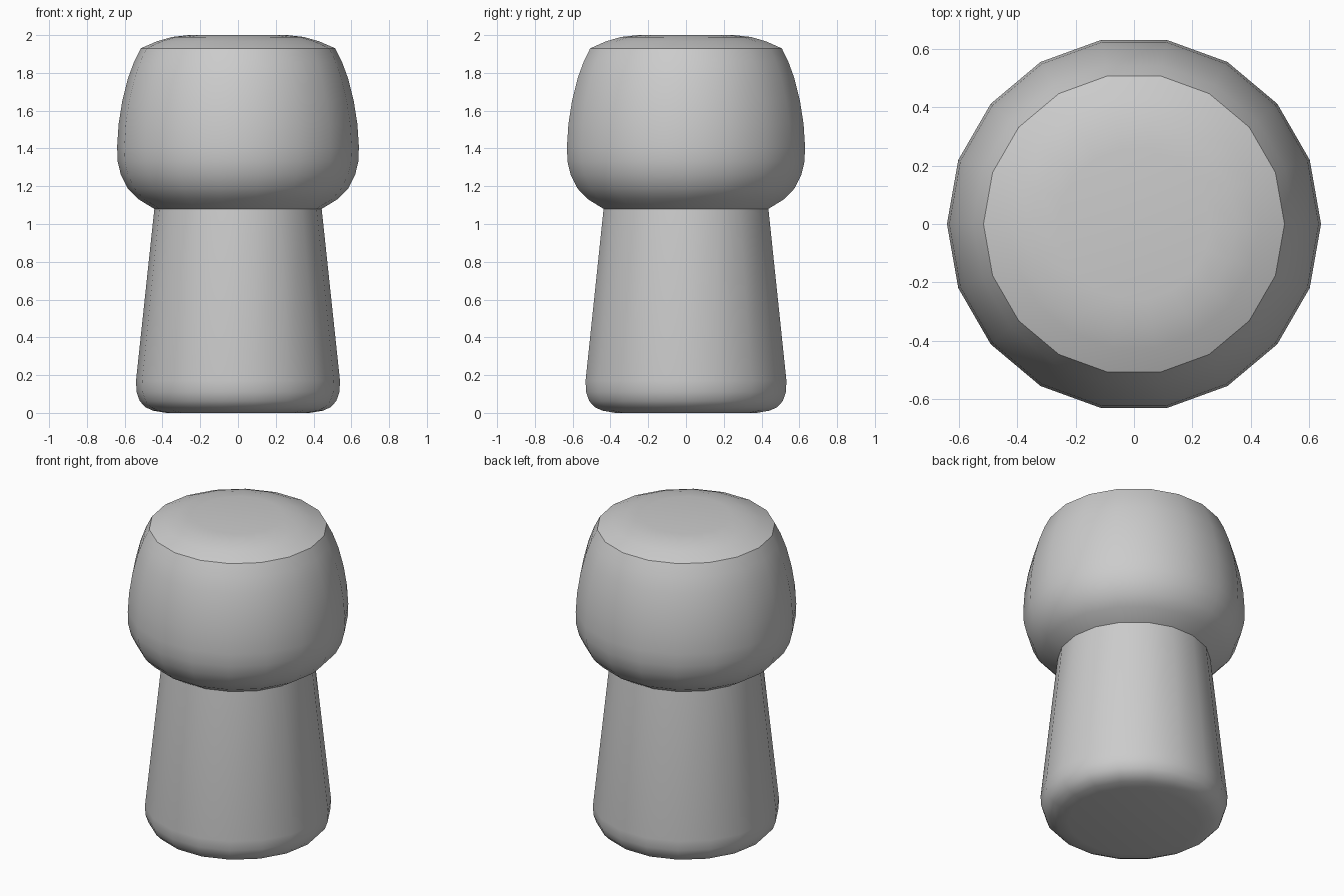
import bpy, bmesh
from math import radians, cos, sin, tau

if "Cube" in bpy.data.objects:
    bpy.data.objects.remove(bpy.data.objects["Cube"])

SIDES = 18


def lathe(name, profile):
    """Revolve (radius, z) points into a closed solid with flat caps."""
    bm = bmesh.new()
    rings = [[bm.verts.new((r * cos(tau * i / SIDES), r * sin(tau * i / SIDES), z))
              for i in range(SIDES)] for r, z in profile]
    for a, b in zip(rings, rings[1:]):
        for i in range(SIDES):
            j = (i + 1) % SIDES
            bm.faces.new((a[i], a[j], b[j], b[i]))
    bm.faces.new(rings[0][::-1])
    bm.faces.new(rings[-1])
    mesh = bpy.data.meshes.new(name)
    bm.to_mesh(mesh)
    bm.free()
    obj = bpy.data.objects.new(name, mesh)
    bpy.context.collection.objects.link(obj)
    bpy.ops.object.select_all(action='DESELECT')
    obj.select_set(True)
    bpy.context.view_layer.objects.active = obj
    bpy.ops.object.shade_smooth_by_angle(angle=radians(30))
    return obj


# Tapered stem with rounded foot, then bulging head with a low domed top
stem = [(0.38, 0.0), (0.45, 0.012), (0.49, 0.03), (0.52, 0.062),
        (0.537, 0.11), (0.54, 0.17)]
head = [(0.443, 1.08), (0.53, 1.133), (0.585, 1.19), (0.62, 1.26),
        (0.637, 1.33), (0.64, 1.41), (0.632, 1.53), (0.613, 1.65),
        (0.583, 1.77), (0.55, 1.86), (0.515, 1.93)]
top = [(0.43, 1.967), (0.35, 1.99), (0.26, 2.0)]
lathe("bottle_cork", stem + head + top)
